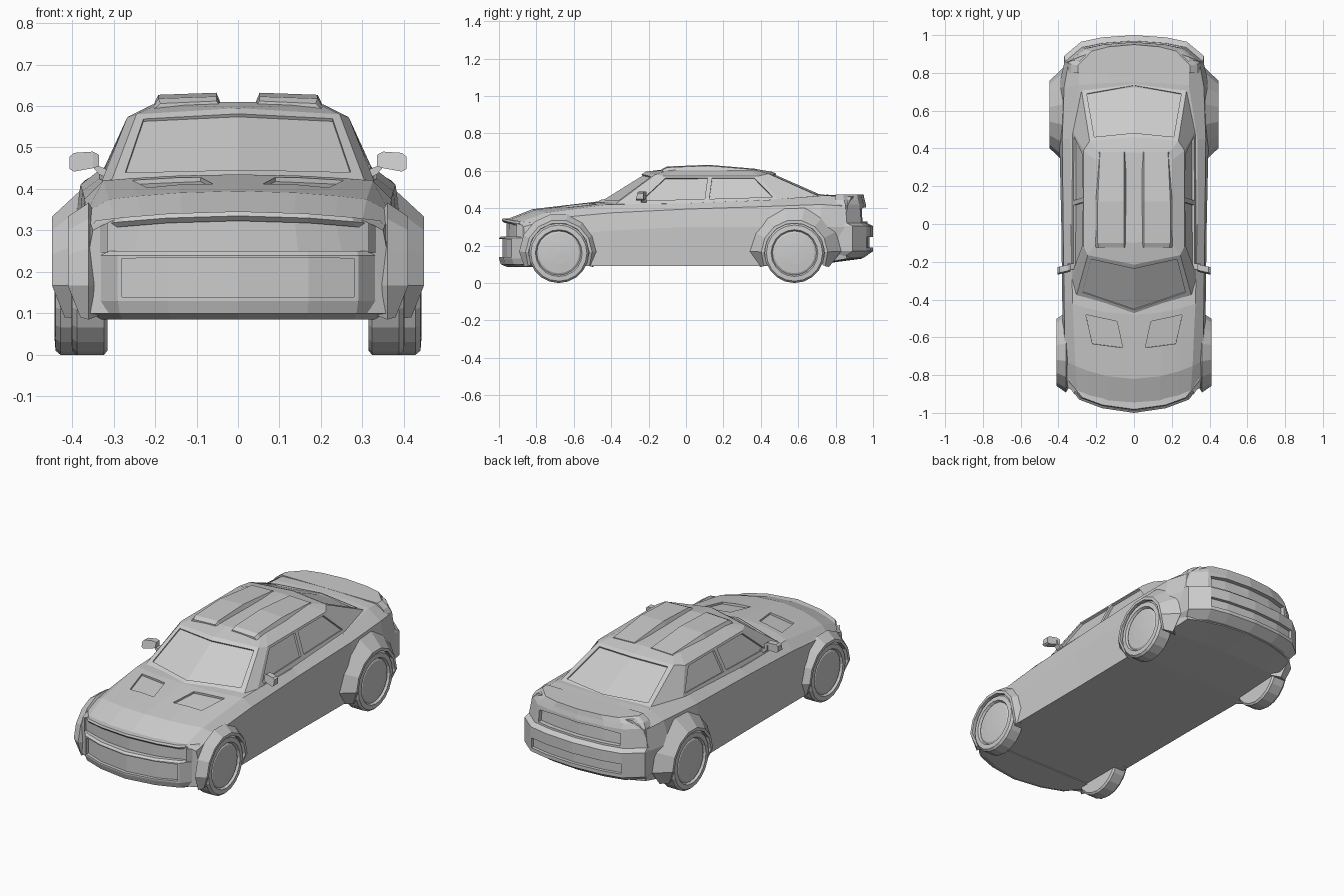
import bpy, bmesh, math
from mathutils import Vector


def loft(name, rings, closed=False, mirror=True):
    """Skin rings of points; end caps join point i with point n-1-i."""
    bm = bmesh.new()
    for s in ((1, -1) if mirror else (1,)):
        vs = [[bm.verts.new((s * x, y, z)) for x, y, z in r] for r in rings]
        n = len(rings[0])
        for a, b in zip(vs, vs[1:]):
            for i in range(n if closed else n - 1):
                j = (i + 1) % n
                bm.faces.new((a[i], a[j], b[j], b[i]))
        for r in (vs[0], vs[-1]):
            for i in range(n // 2 - 1):
                bm.faces.new((r[i], r[i + 1], r[n - 2 - i], r[n - 1 - i]))
    bmesh.ops.remove_doubles(bm, verts=bm.verts, dist=1e-5)
    bmesh.ops.recalc_face_normals(bm, faces=bm.faces)
    me = bpy.data.meshes.new(name)
    bm.to_mesh(me)
    bm.free()
    ob = bpy.data.objects.new(name, me)
    bpy.context.collection.objects.link(ob)
    return ob


def slab(name, edge, back, levels, droop=0.0):
    """Bumper-like block: plan edge (x, y), straight back, levels (z, inset, x scale)."""
    sign = 1 if back > 0 else -1
    rings = []
    for z, inset, sc in levels:
        front = [(x * sc, y - sign * inset, z - droop * (x / 0.35) ** 2) for x, y in edge]
        rear = [(x, back, zz) for x, _, zz in reversed(front)]
        rings.append(front + rear)
    return loft(name, rings)


def recess(ob, pts, d, depth):
    """Sink a mirrored panel into ob, its outline projected along d."""
    d = Vector(d).normalized()
    bpy.context.view_layer.update()
    hits = []
    for p in map(Vector, pts):
        ok, loc, _, _ = ob.ray_cast(p + d * 0.4, -d)
        hits.append(loc.copy() if ok else p)
    for s in (1, -1):
        rings = [[((h + d * k).x * s, (h + d * k).y, (h + d * k).z) for h in hits]
                 for k in (0.03, -depth)]
        cut = loft("cutter", rings, True, False)
        cut.hide_render = True
        mod = ob.modifiers.new("cut", 'BOOLEAN')
        mod.operation, mod.solver, mod.object = 'DIFFERENCE', 'EXACT', cut
        dg = bpy.context.evaluated_depsgraph_get()
        me = bpy.data.meshes.new_from_object(ob.evaluated_get(dg))
        ob.modifiers.clear()
        ob.data = me
        bpy.data.objects.remove(cut)


# Main body: y, bow, centre z, then (x, z) of top edge, shoulder, waist, sill
stations = [
    (-.86, -.10, .340, .30, .325, .350, .300, .365, .22, .360, .10),
    (-.72, -.10, .395, .31, .375, .365, .345, .375, .25, .375, .09),
    (-.40, -.08, .435, .325, .42, .370, .375, .380, .28, .375, .09),
    (0.00, 0.00, .440, .335, .425, .375, .395, .385, .30, .375, .09),
    (0.45, 0.00, .450, .335, .445, .380, .410, .395, .30, .380, .09),
    (0.72, 0.03, .472, .29, .468, .370, .420, .400, .30, .370, .105),
    (0.85, 0.09, .470, .29, .460, .345, .410, .370, .30, .350, .13)]
rings = []
for y, bow, zc, xt, zt, xs, zs, xm, zm, xb, zb in stations:
    cols = (0, .45, .78, 1)
    half = [(xb * f, zb) for f in cols] + [(xm, zm), (xs, zs)]
    half += [(xt * f, zc - (zc - zt) * f * f) for f in reversed(cols)]
    rings.append([(x, y + bow * (1 - (x / xm) ** 2), z) for x, z in half])
body = loft("body", rings)
recess(body, [(.06, -.655, .41), (.22, -.635, .41), (.255, -.48, .42), (.09, -.515, .42)],
       (0, -.1, 1), .01)

# Cabin: belt line, roof edge, roof crown
cabin = loft("cabin", [
    [(0, -.48, .43), (.305, -.38, .42), (.33, -.30, .415),
     (.33, .50, .435), (.28, .72, .46), (0, .755, .465)],
    [(0, -.215, .595), (.245, -.165, .58), (.267, -.12, .573),
     (.267, .39, .573), (.235, .44, .585), (0, .46, .595)],
    [(0, -.10, .610), (.19, -.08, .606), (.205, -.05, .604),
     (.205, .34, .604), (.18, .37, .604), (0, .38, .608)]])
# Windscreen, rear window and side windows
recess(cabin, [(-.002, -.455, .445), (.272, -.362, .44), (.228, -.187, .57), (-.002, -.238, .582)],
       (0, -.53, .85), .008)
recess(cabin, [(-.002, .735, .475), (.25, .69, .475), (.21, .46, .575), (-.002, .482, .585)],
       (0, .39, .92), .008)
side = (.92, 0, .39)
recess(cabin, [(.32, -.24, .44), (.27, -.11, .56), (.27, .115, .562), (.32, .10, .45)], side, .012)
recess(cabin, [(.32, .125, .45), (.27, .14, .562), (.27, .365, .562), (.32, .465, .46)], side, .012)

# Front bumper with lower grille, and the bonnet lip above the lamp band
nose = [(0, -1), (.17, -.975), (.29, -.93), (.367, -.83)]
bumper = slab("front_bumper", nose, -.76,
              [(.085, .045, .96), (.10, .01, .985), (.13, 0, 1), (.24, 0, 1), (.25, .012, .99)])
recess(bumper, [(-.002, -1, .235), (.17, -1, .235), (.28, -1, .232),
                (.28, -1, .14), (.17, -1, .138), (-.002, -1, .138)], (0, -1, 0), .018)
slab("bonnet_lip", [(0, -.985), (.17, -.962), (.28, -.922), (.35, -.835)], -.78,
     [(.323, .012, 1), (.335, 0, 1), (.346, .004, .98)], droop=.022)

# Headlights at the ends of the lamp band
loft("headlight", [[(x, -.80, .245), (x, yf, .245), (x, yf, zt), (x, -.80, zt)]
                   for x, yf, zt in ((.315, -.905, .318), (.352, -.845, .30))], True)

# Rear fascia with tail panel and lower slot
tail = [(0, 1), (.17, .988), (.28, .965), (.37, .89)]
fascia = slab("rear_fascia", tail, .80,
              [(.135, .05, .94), (.17, 0, 1), (.305, 0, 1), (.32, .03, .985),
               (.42, .038, .94), (.445, .045, .90), (.472, .05, .80)])
recess(fascia, [(-.002, 1, .405), (.15, 1, .405), (.25, 1, .395),
                (.25, 1, .33), (.15, 1, .33), (-.002, 1, .33)], (0, 1, 0), .025)
recess(fascia, [(-.002, 1, .245), (.17, 1, .245), (.275, 1, .245),
                (.275, 1, .19), (.17, 1, .19), (-.002, 1, .19)], (0, 1, 0), .018)

# Twin raised roof panels
loft("roof_panel", [[(.035, y, .59), (xo, y, .59), (xo - .018, y, zo), (.052, y, zi)]
                    for y, xo, zi, zo in ((-.125, .205, .612, .606), (-.10, .21, .623, .618),
                                          (.12, .21, .632, .627), (.38, .198, .610, .606))], True)

# Door mirrors
loft("mirror_stalk", [[(x, -.24, z), (x, -.21, z), (x, -.21, z + .02), (x, -.24, z + .02)]
                      for x, z in ((.30, .42), (.335, .435), (.352, .455))], True)
loft("mirror_housing", [[(x, y - .028, z0), (x, y + .012, z0), (x, y + .012, z1), (x, y - .02, z1)]
                        for x, y, z0, z1 in ((.335, -.222, .455, .482), (.35, -.228, .45, .49),
                                             (.395, -.238, .442, .487), (.406, -.24, .448, .478))],
     True)

# Wheels and arch flares: centre y, inner x, outer x, flare x, flare outer radius, root x
for name, cy, xi, xo, xf, ro, xr in (("front", -.68, .315, .402, .41, .212, .36),
                                     ("rear", .58, .35, .442, .448, .25, .372)):
    prof = [(xi, .15), (xi + .008, .16), (xo - .014, .16), (xo - .002, .15), (xo, .125),
            (xo - .012, .118), (xo - .006, .108), (xo - .002, .06), (xo, .01)]
    N = 20
    loft(name + "_wheel", [[(x, cy + r * math.cos(2 * math.pi * i / N),
                             .16 + r * math.sin(2 * math.pi * i / N)) for i in range(N)]
                           for x, r in prof], True)
    arch = []
    for k in range(10):
        a = math.radians(-23 + 226 * k / 9)
        c, s = math.cos(a), math.sin(a)
        out = ro if s > 0 else .2
        arch.append([(x, cy + r * c, max(.16 + r * s, .085)) for x, r in
                     ((.33, .162), (xf - (.03 if s < 0 else 0), .162),
                      (xf - (.03 if s < 0 else 0), .178), (xr, out))])
    loft(name + "_arch_flare", arch, True)
